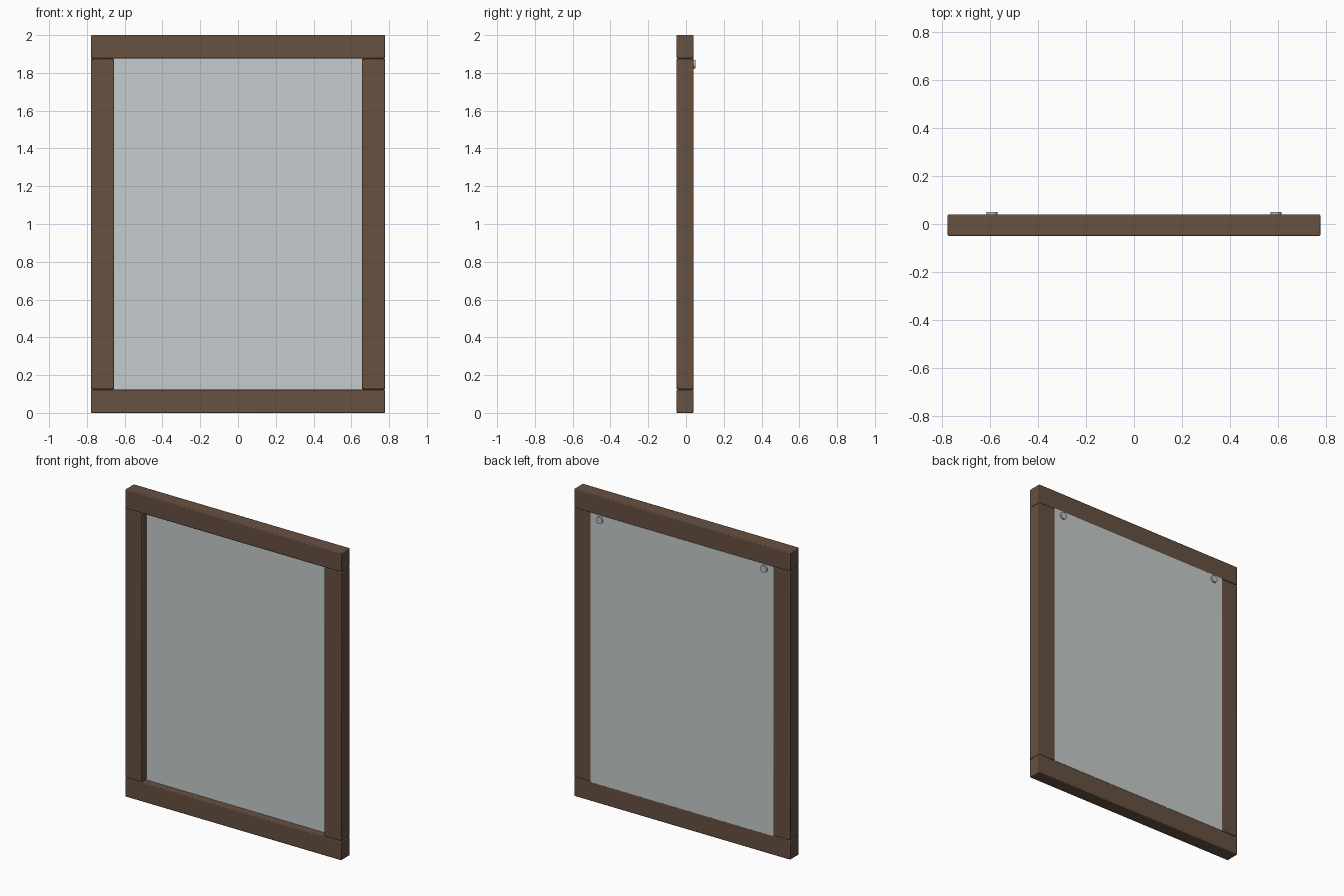
import bpy, math

if "Cube" in bpy.data.objects:
    bpy.data.objects.remove(bpy.data.objects["Cube"])


def mat(name, rgb):
    m = bpy.data.materials.new(name)
    m.diffuse_color = (*rgb, 1)
    m.use_nodes = True
    m.node_tree.nodes["Principled BSDF"].inputs["Base Color"].default_value = m.diffuse_color
    return m


wood = mat("brown_wood", (0.135, 0.082, 0.052))
glass = mat("silver_glass", (0.56, 0.60, 0.61))
metal = mat("grey_metal", (0.50, 0.51, 0.51))


def box(name, lo, hi, m, bevel=0.0):
    bpy.ops.mesh.primitive_cube_add(size=1, location=[(a + b) / 2 for a, b in zip(lo, hi)])
    o = bpy.context.object
    o.name = name
    o.scale = [b - a for a, b in zip(lo, hi)]
    bpy.ops.object.transform_apply(location=False, rotation=False, scale=True)
    o.data.materials.append(m)
    if bevel:
        b = o.modifiers.new("bevel", 'BEVEL')
        b.width = bevel
        b.segments = 2
        bpy.ops.object.shade_smooth_by_angle(angle=math.radians(50))
    return o


W, IN, H, R = 0.778, 0.656, 2.0, 0.125   # half width, inner half width, height, rail height
F, B = -0.05, 0.04                       # front and back of the frame

# rails
box("bottom_rail", (-W, F, 0), (W, B, R), wood, 0.005)
box("top_rail", (-W, F, H - R), (W, B, H), wood, 0.005)

for side, s in (("left", -1), ("right", 1)):
    # stiles between the rails
    x0, x1 = sorted((s * IN, s * W))
    box(side + "_stile", (x0, F, R), (x1, B, H - R), wood, 0.005)
    # round hanging stud on the back
    bpy.ops.mesh.primitive_cylinder_add(vertices=20, radius=0.023, depth=0.02,
                                        location=(s * 0.592, 0.04, 1.846),
                                        rotation=(math.pi / 2, 0, 0))
    o = bpy.context.object
    o.name = side + "_hanging_stud"
    o.data.materials.append(metal)
    bpy.ops.object.shade_smooth_by_angle(angle=math.radians(40))

# mirror pane, recessed at the front and flush at the back
box("mirror_pane", (-IN - 0.002, -0.006, R - 0.002), (IN + 0.002, B, H - R + 0.002), glass)
